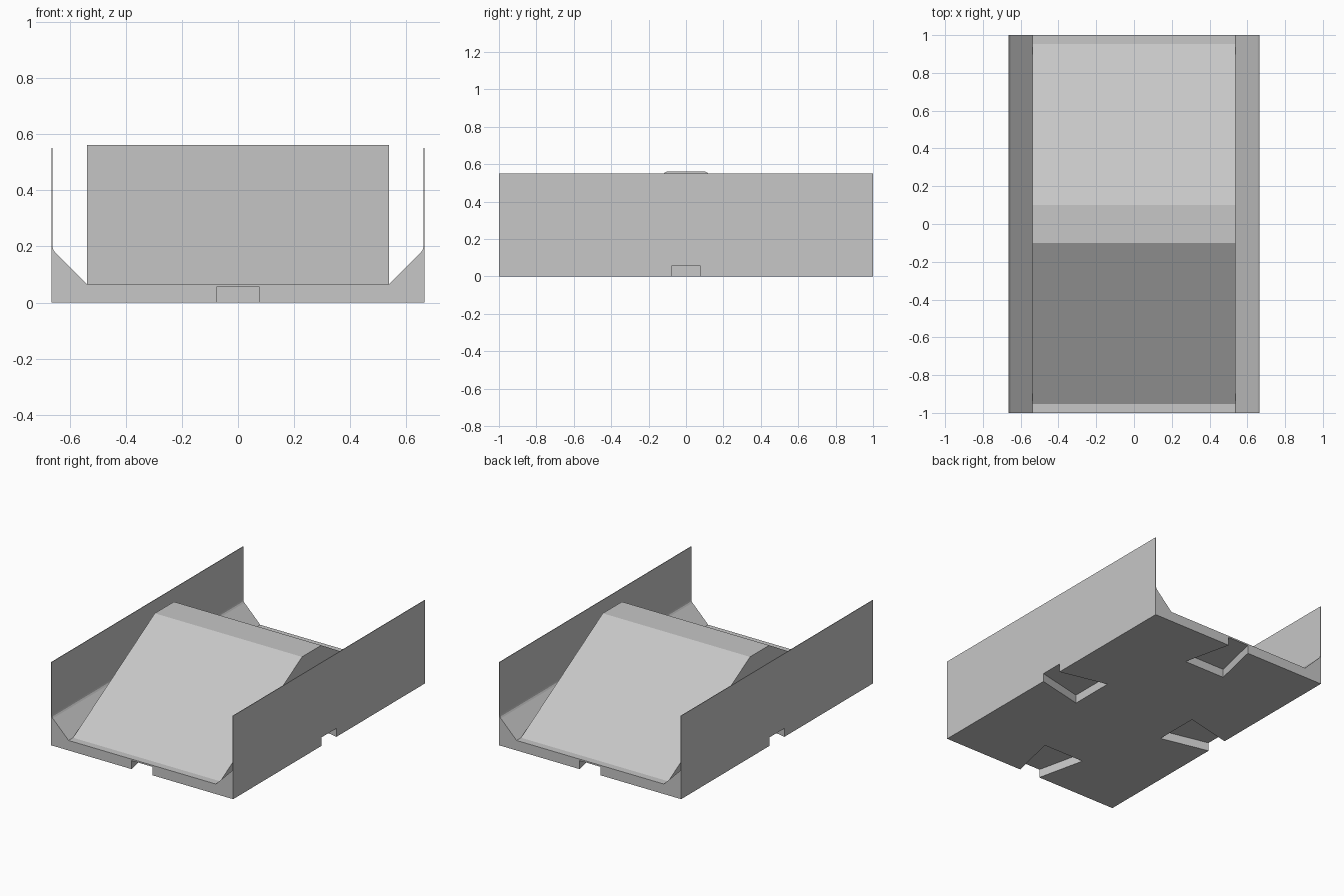
import bpy
import bmesh
from mathutils import Vector

cube = bpy.data.objects.get("Cube")
if cube:
    bpy.data.objects.remove(cube, do_unlink=True)

# One plain grey for everything
grey = bpy.data.materials.new("plain grey")
grey.use_nodes = True
colour = (0.57, 0.57, 0.57, 1)
grey.diffuse_color = colour
grey.node_tree.nodes["Principled BSDF"].inputs["Base Color"].default_value = colour

HALF_LENGTH, HALF_WIDTH = 1.0, 0.665
FLOOR = 0.066        # floor top
RAMP_HALF = 0.538    # half width of the ramp and of the flat floor


def prism(name, points, place, sweep):
    """Extrude a 2D outline, laid out in space by place(), along sweep."""
    bm = bmesh.new()
    face = bm.faces.new([bm.verts.new(place(a, b)) for a, b in points])
    moved = bmesh.ops.extrude_face_region(bm, geom=[face])["geom"]
    bmesh.ops.translate(bm, vec=Vector(sweep),
                        verts=[g for g in moved if isinstance(g, bmesh.types.BMVert)])
    bmesh.ops.recalc_face_normals(bm, faces=bm.faces)
    mesh = bpy.data.meshes.new(name)
    bm.to_mesh(mesh)
    bm.free()
    mesh.materials.append(grey)
    obj = bpy.data.objects.new(name, mesh)
    bpy.context.collection.objects.link(obj)
    return obj


def mirrored(half):
    return half + [(-a, b) for a, b in reversed(half)]


# Tray: floor, sloped corners and thin side walls in one section
section = mirrored([(HALF_WIDTH, 0), (HALF_WIDTH, 0.55), (0.661, 0.55), (0.661, 0.2),
                    (0.659, 0.19), (0.653, 0.181), (RAMP_HALF, FLOOR)])
tray = prism("tray", section, lambda x, z: (x, -HALF_LENGTH, z),
             (0, 2 * HALF_LENGTH, 0))

# Double ramp with a flat crest, its foot sunk slightly into the floor
ramp_side = mirrored([(0.953, 0.06), (0.953, FLOOR), (0.1, 0.562)])
prism("double_ramp", ramp_side, lambda y, z: (-RAMP_HALF, y, z),
      (2 * RAMP_HALF, 0, 0))

# Dovetail sockets cut into the underside, one at the middle of each edge
NECK, TAIL, DEPTH, HEIGHT, OVER = 0.077, 0.151, 0.325, 0.056, 0.05
dovetail = mirrored([(NECK, -OVER), (NECK, 0), (TAIL, DEPTH)])
bpy.context.view_layer.objects.active = tray
for axis, reach in (("x", HALF_WIDTH), ("y", HALF_LENGTH)):
    for side in (-1, 1):
        def place(across, inward):
            out = side * (reach - inward)
            return (out, across, -OVER) if axis == "x" else (across, out, -OVER)
        cutter = prism("socket_cutter", dovetail, place, (0, 0, OVER + HEIGHT))
        cutter.hide_render = True
        cut = tray.modifiers.new("socket", "BOOLEAN")
        cut.operation = "DIFFERENCE"
        cut.solver = "EXACT"
        cut.object = cutter
        bpy.ops.object.modifier_apply(modifier=cut.name)
        bpy.data.objects.remove(cutter, do_unlink=True)
